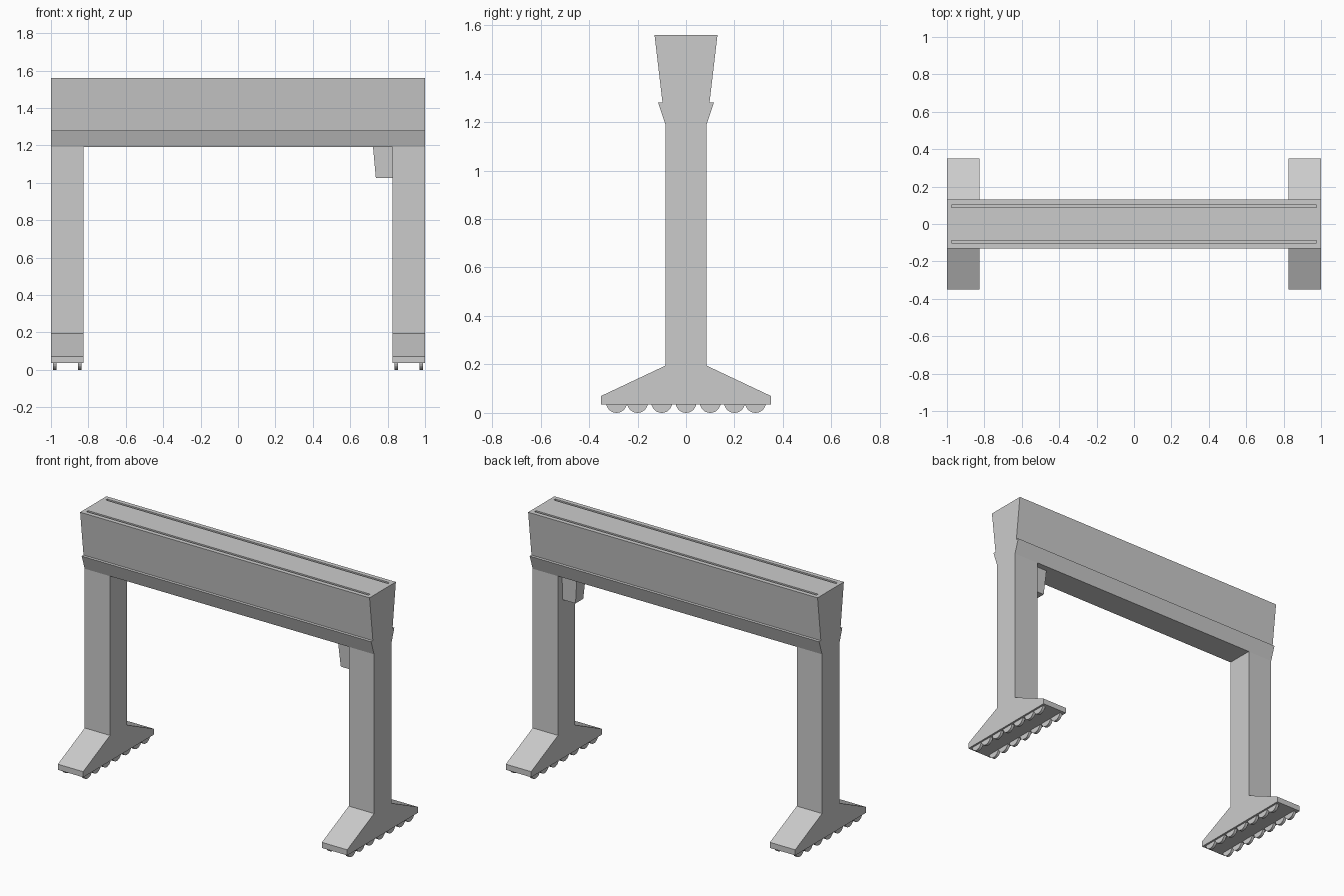
import bpy, bmesh, math
from mathutils import Matrix

if "Cube" in bpy.data.objects:
    bpy.data.objects.remove(bpy.data.objects["Cube"])


def finish(name, bm):
    bmesh.ops.recalc_face_normals(bm, faces=bm.faces)
    me = bpy.data.meshes.new(name)
    bm.to_mesh(me)
    bm.free()
    ob = bpy.data.objects.new(name, me)
    bpy.context.collection.objects.link(ob)
    return ob


def extrude_profile(name, half, x0, x1):
    """Extrude a y-symmetric (y, z) half profile along x."""
    pts = half + [(-y, z) for y, z in reversed(half)]
    bm = bmesh.new()
    face = bm.faces.new([bm.verts.new((x0, y, z)) for y, z in pts])
    new = bmesh.ops.extrude_face_region(bm, geom=[face])["geom"]
    verts = [g for g in new if isinstance(g, bmesh.types.BMVert)]
    bmesh.ops.translate(bm, verts=verts, vec=(x1 - x0, 0, 0))
    return finish(name, bm)


# Overhead beam with lower lip
beam = extrude_profile("overhead_beam",
                       [(0.085, 1.19), (0.115, 1.28), (0.097, 1.28), (0.13, 1.56)], -1, 1)

# Rail slots sunk into the beam top
bm = bmesh.new()
for side in (-1, 1):
    bmesh.ops.create_cube(bm, size=1, matrix=Matrix.Translation((0, side * 0.095, 1.56))
                          @ Matrix.Diagonal((1.95, 0.015, 0.03, 1)))
cutter = finish("rail_slot_cutter", bm)
cutter.hide_render = True
cutter.hide_set(True)
mod = beam.modifiers.new("rail_slots", "BOOLEAN")
mod.operation = "DIFFERENCE"
mod.solver = "EXACT"
mod.object = cutter

# Legs with flared feet, and two rows of wheels under each
leg_half = [(0.35, 0.035), (0.35, 0.07), (0.085, 0.195), (0.085, 1.19)]
for side, label in ((-1, "left"), (1, "right")):
    x0, x1 = sorted((side * 0.825, side * 1.0))
    extrude_profile(label + "_leg", leg_half, x0, x1)
    bm = bmesh.new()
    for x in (0.846, 0.979):
        for y in (-0.287, -0.2, -0.1, 0, 0.1, 0.2, 0.287):
            bmesh.ops.create_cone(bm, cap_ends=True, segments=24, radius1=0.043,
                                  radius2=0.043, depth=0.018,
                                  matrix=Matrix.Translation((side * x, y, 0.043))
                                  @ Matrix.Rotation(math.pi / 2, 4, "Y"))
    finish(label + "_wheels", bm)

# Tapered operator cab hanging beside the right leg
bm = bmesh.new()
bmesh.ops.create_cube(bm, size=1)
for v in bm.verts:
    low = v.co.z < 0
    x = 0.825 if v.co.x > 0 else (0.737 if low else 0.722)
    y = math.copysign(0.038 if low else 0.046, v.co.y)
    v.co = (x, y, 1.025 if low else 1.19)
finish("operator_cab", bm)
